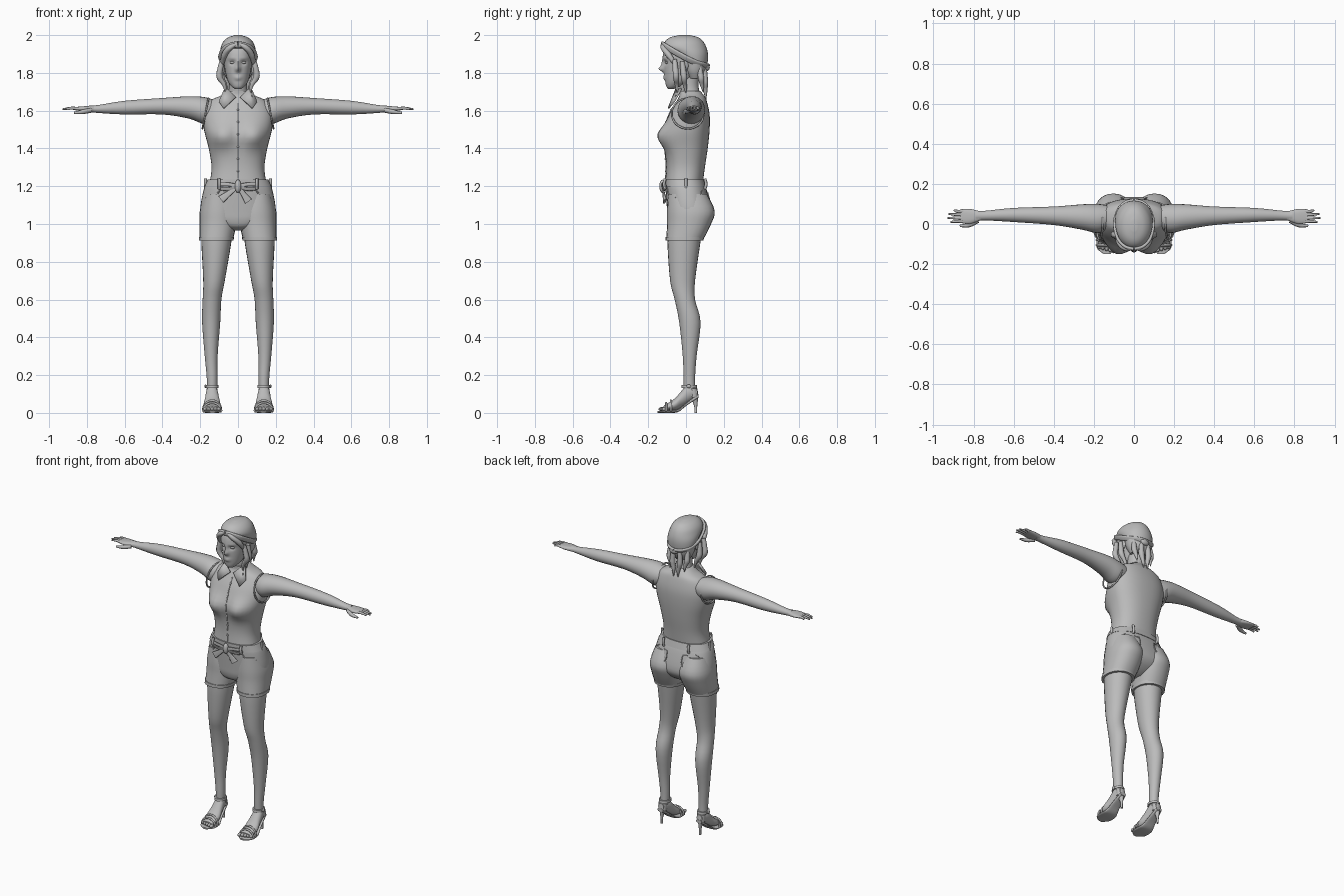
import bpy, bmesh, math
from mathutils import Vector

cube = bpy.data.objects.get("Cube")
if cube:
    bpy.data.objects.remove(cube)

grey = bpy.data.materials.new("plain grey")
grey.use_nodes = True
grey.diffuse_color = (0.5, 0.5, 0.5, 1)
grey.node_tree.nodes["Principled BSDF"].inputs["Base Color"].default_value = grey.diffuse_color


def finish(name, data, mirror):
    """Link the part, colour it and copy it to the other side if wanted."""
    part = bpy.data.objects.new(name, data)
    bpy.context.collection.objects.link(part)
    data.materials.append(grey)
    if mirror:
        part.modifiers.new("Mirror", "MIRROR").use_mirror_merge = False
    return part


def mesh_part(name, bm, mirror=False):
    bmesh.ops.recalc_face_normals(bm, faces=bm.faces)
    for face in bm.faces:
        face.smooth = True
    mesh = bpy.data.meshes.new(name)
    bm.to_mesh(mesh)
    bm.free()
    mesh.set_sharp_from_angle(angle=math.radians(45))
    return finish(name, mesh, mirror)


def blend(before, start, end, after, t):
    """Smooth curve from start to end that respects its neighbours."""
    bend = 2 * before - 5 * start + 4 * end - after
    twist = 3 * (start - end) + after - before
    return start + t / 2 * (end - before + t * (bend + t * twist))


def smooth_rows(rows, steps):
    last = len(rows) - 1
    result = []
    for i in range(last):
        near = [rows[max(0, min(last, i + k))] for k in (-1, 0, 1, 2)]
        for step in range(steps):
            result.append([blend(*values, step / steps) for values in zip(*near)])
    return result + [rows[last]]


def squared(angle_part, power):
    return math.copysign(abs(angle_part) ** power, angle_part)


def loft(name, rows, axis="z", segments=24, steps=4, power=1, mirror=False, bumps=()):
    """Rows hold a position, then left, right, front and back (or half width, front, back)."""
    rows = [(r[0], -r[1], *r[1:]) if len(r) == 4 else r for r in rows]
    bm = bmesh.new()
    rings = []
    for place, left, right, front, back in smooth_rows(rows, steps):
        ring = []
        for k in range(segments):
            angle = math.tau * k / segments
            depth = math.sin(angle)
            u = (left + right) / 2 + (right - left) / 2 * squared(math.cos(angle), power)
            v = (front + back) / 2 + (back - front) / 2 * squared(depth, power)
            x, y, z = {"z": (u, v, place), "x": (place, u, v), "y": (u, place, v)}[axis]
            # Raise or sink rounded features on the front
            for side, height, wide, tall, amount in bumps:
                if depth < 0:
                    away = ((abs(x) - side) / wide) ** 2 + ((z - height) / tall) ** 2
                    y -= amount * math.exp(-away) * min(1, -2 * depth)
            ring.append(bm.verts.new((x, y, z)))
        rings.append(ring)
    for lower, upper in zip(rings, rings[1:]):
        for k in range(segments):
            bm.faces.new((lower[k - 1], lower[k], upper[k], upper[k - 1]))
    bm.faces.new(rings[0])
    bm.faces.new(rings[-1])
    return mesh_part(name, bm, mirror)


def tube(name, points, radius, taper=(), mirror=True, flat=0):
    """Tapered round tube, or a ribbon when flat is set."""
    curve = bpy.data.curves.new(name, "CURVE")
    curve.dimensions = "3D"
    curve.bevel_depth, curve.extrude = radius, flat
    curve.bevel_resolution, curve.resolution_u = 2, 6
    curve.use_fill_caps = True
    spline = curve.splines.new("BEZIER")
    spline.bezier_points.add(len(points) - 1)
    for i, (knot, place) in enumerate(zip(spline.bezier_points, points)):
        knot.co = place
        knot.handle_left_type = knot.handle_right_type = "AUTO"
        knot.radius = taper[i] if taper else 1
    return finish(name, curve, mirror)


def ball(name, centre, size, mirror=True):
    bm = bmesh.new()
    bmesh.ops.create_uvsphere(bm, u_segments=12, v_segments=8, radius=1)
    for vert in bm.verts:
        vert.co = Vector(centre) + vert.co * Vector(size)
    return mesh_part(name, bm, mirror)


def on_surface(part, x, z, side):
    """Point where a part is met from the front (-1) or the back (1)."""
    bpy.context.view_layer.update()
    hit, place, normal, face = part.ray_cast(Vector((x, side, z)), Vector((0, -side, 0)))
    return place


# Blouse
blouse = loft("blouse", [
    (1.22, .15, -.11, .09), (1.3, .14, -.105, .1), (1.4, .155, -.11, .115), (1.5, .18, -.11, .125),
    (1.58, .182, -.09, .125), (1.65, .15, -.05, .11), (1.68, .09, -.035, .095), (1.705, .055, -.035, .075)],
    segments=40, power=.85, bumps=[(.085, 1.465, .07, .06, .05)])
tube("blouse_placket", [on_surface(blouse, 0, 1.24 + .04 * i, -1) for i in range(11)], .003, mirror=False)
for i in range(6):
    ball("blouse_button", on_surface(blouse, 0, 1.28 + .065 * i, -1), (.006, .006, .006), mirror=False)
armhole = []
for i in range(13):
    angle = math.tau * i / 12
    drop = math.sin(angle)
    armhole.append((.172 - .016 * drop, .01 + .085 * math.cos(angle), 1.585 + .08 * drop))
tube("armhole_trim", armhole, .005)

# Pointed collar
bm = bmesh.new()
corners = [(.01, -.06, 1.67), (.05, -.05, 1.71), (.07, -.02, 1.715), (.1, -.06, 1.645), (.075, -.09, 1.61)]
bm.faces.new([bm.verts.new(corner) for corner in corners])
collar = mesh_part("collar", bm, mirror=True)
collar.modifiers.new("Thickness", "SOLIDIFY").thickness = .008

# Shorts
hips = loft("shorts_hips", [
    (1.225, .16, -.108, .09), (1.18, .182, -.108, .11), (1.07, .2, -.1, .135), (1.02, .175, -.095, .12),
    (.985, .1, -.08, .08), (.965, .04, -.04, .04)], segments=40, power=.85)
loft("shorts_leg", [
    (1.16, .03, .18, -.095, .11), (1.07, .004, .202, -.1, .152), (1, .008, .204, -.1, .133),
    (.915, .027, .204, -.105, .09)], power=.9, mirror=True)
loft("shorts_hem", [(.932, .02, .207, -.108, .096), (.912, .024, .207, -.108, .092)],
     power=.9, steps=1, mirror=True)
loft("waistband", [(1.236, .16, -.115, .097), (1.195, .179, -.114, .108)], segments=40, power=.85, steps=2)
for x, y in ((.1, -.11), (.172, 0), (.09, .1)):
    tube("belt_loop", [(x, y, 1.185), (x, y * 1.06, 1.21), (x, y, 1.24)], .008)
pocket = [(.055, 1.165), (.15, 1.165), (.145, 1.11), (.1, 1.09), (.06, 1.11), (.055, 1.165)]
tube("rear_pocket", [on_surface(hips, x, z, 1) + Vector((0, .004, 0)) for x, z in pocket], .003)
tube("front_pocket", [on_surface(hips, x, z, -1) for x, z in ((.09, 1.19), (.12, 1.15), (.17, 1.14))], .004)

# Tied sash
knot = Vector((0, -.125, 1.2))
ball("sash_knot", knot, (.017, .016, .035), mirror=False)
tube("sash_loop", [knot, (.06, -.122, 1.21), (.1, -.11, 1.2), (.06, -.118, 1.185), knot], .004, flat=.006)
for end in (Vector((-.09, -.112, 1.13)), Vector((.055, -.112, 1.12))):
    tube("sash_tail", [knot, knot.lerp(end, .5), end], .004, (.7, 1, 1.5), mirror=False, flat=.01)

# Legs
loft("leg", [
    (1, .03, .195, -.09, .09), (.9, .036, .194, -.098, .076), (.7, .07, .184, -.084, .048),
    (.6, .088, .187, -.06, .048), (.48, .094, .19, -.036, .077), (.3, .108, .176, -.017, .056),
    (.18, .109, .165, -.013, .048), (.09, .112, .164, -.01, .05)], mirror=True)

# Feet and sandals
loft("foot", [
    (.06, .118, .158, .09, .13), (.01, .107, .169, .054, .15), (-.025, .1, .174, .03, .115),
    (-.06, .093, .182, .014, .076), (-.12, .1, .176, .01, .036)], axis="y", mirror=True)
for i in range(5):
    ball("toe", (.101 + .018 * i, -.128 + .005 * i, .02), (.01, .018, .011))
loft("sandal_sole", [
    (.066, .118, .158, .08, .1), (0, .106, .17, .036, .052), (-.035, .098, .178, .008, .024),
    (-.065, .088, .186, 0, .015), (-.12, .09, .185, 0, .012), (-.15, .12, .15, 0, .01)],
    axis="y", power=.7, mirror=True)
loft("heel", [(0, .131, .145, .044, .058), (.04, .13, .146, .042, .06), (.1, .117, .16, .015, .067)],
     segments=12, mirror=True)
loft("heel_cup", [(.085, .113, .163, .02, .067), (.13, .109, .166, .02, .06)], mirror=True)
loft("ankle_strap", [(.133, .102, .171, -.025, .059), (.148, .103, .171, -.023, .057)], steps=1, mirror=True)
ball("strap_buckle", (.172, .015, .141), (.006, .012, .01))
for y, height in ((-.105, .05), (-.08, .064)):
    arch = [math.pi * i / 6 for i in range(7)]
    tube("toe_strap", [(.137 - .049 * math.cos(a), y, .008 + height * math.sin(a) * .9) for a in arch], .006)

# Arms and hands
loft("arm", [
    (.12, -.02, .09, 1.55, 1.655), (.18, -.045, .1, 1.53, 1.672), (.26, -.028, .098, 1.558, 1.676),
    (.4, -.005, .087, 1.58, 1.667), (.6, .01, .08, 1.58, 1.652), (.74, .018, .066, 1.588, 1.63),
    (.79, .016, .066, 1.593, 1.627)], axis="x", mirror=True)
loft("palm", [(.76, .02, .062, 1.592, 1.626), (.82, 0, .075, 1.597, 1.623), (.865, .006, .073, 1.603, 1.619)],
     axis="x", power=.8, mirror=True)
for i, tip in enumerate((.915, .929, .924, .897)):
    y = .013 + .017 * i
    tube("finger", [(.85, y, 1.611), (.885, y, 1.613), (tip, y + .003 * (i - 1), 1.608)], .0085, (1, .9, .5))
tube("thumb", [(.78, .018, 1.602), (.82, -.004, 1.594), (.868, -.01, 1.588)], .012, (1.1, 1, .5))

# Neck and head, with nose, eye sockets, brows and lips
loft("neck", [(1.63, .08, -.03, .09), (1.68, .057, -.028, .078), (1.73, .047, -.035, .066), (1.8, .048, -.04, .07)])
loft("head", [
    (1.716, .018, -.095, -.06), (1.728, .034, -.104, -.03), (1.755, .053, -.11, .02), (1.8, .066, -.115, .06),
    (1.85, .074, -.118, .085), (1.9, .078, -.121, .092), (1.95, .07, -.1, .08), (1.985, .035, -.05, .04)],
    segments=64, steps=6, power=.92,
    bumps=[(0, 1.82, .012, .014, .024), (0, 1.845, .01, .028, .012), (.03, 1.855, .014, .011, -.012),
           (.032, 1.877, .022, .007, .004), (0, 1.779, .02, .006, .009), (0, 1.767, .017, .005, .008)])
ball("eye", (.03, -.1, 1.855), (.014, .011, .007))
ball("ear", (.077, -.005, 1.84), (.008, .018, .028))

# Hair and head scarf
loft("hair_cap", [
    (1.77, .06, .01, .085), (1.81, .08, -.015, .105), (1.86, .089, -.035, .115), (1.9, .094, -.07, .116),
    (1.935, .091, -.118, .108), (1.965, .078, -.112, .092), (1.988, .052, -.083, .065), (2, .015, -.035, .02)],
    segments=32)
tube("scarf_band", [(0, -.126, 1.952), (.05, -.108, 1.94), (.088, -.04, 1.9), (.082, .05, 1.855),
                    (.045, .1, 1.84), (0, .114, 1.835)], .008, flat=.008)
tube("hair_fringe", [(0, -.118, 1.955), (.04, -.121, 1.935), (.072, -.092, 1.895), (.083, -.06, 1.85)],
     .015, (.6, 1, 1.1, .7))
ball("scarf_knot", (.01, .112, 1.83), (.03, .014, .02), mirror=False)
# Wavy locks hang from a root to a tip and swing sideways
locks = [((.084, -.06, 1.87), (.082, -.045, 1.69), .018), ((.085, -.02, 1.86), (.07, 0, 1.69), .012),
         ((.06, .07, 1.84), (.056, .09, 1.7), .006), ((.022, .095, 1.84), (.02, .105, 1.66), .006)]
for root, tip, swing in locks:
    path = [Vector(root).lerp(Vector(tip), i / 4) for i in range(5)]
    for i, point in enumerate(path):
        point.x += swing * math.sin(i * math.pi / 2 - 1) * (i > 0)
    tube("hair_lock", path, .016, (.8, 1, 1.1, .7, .15))
